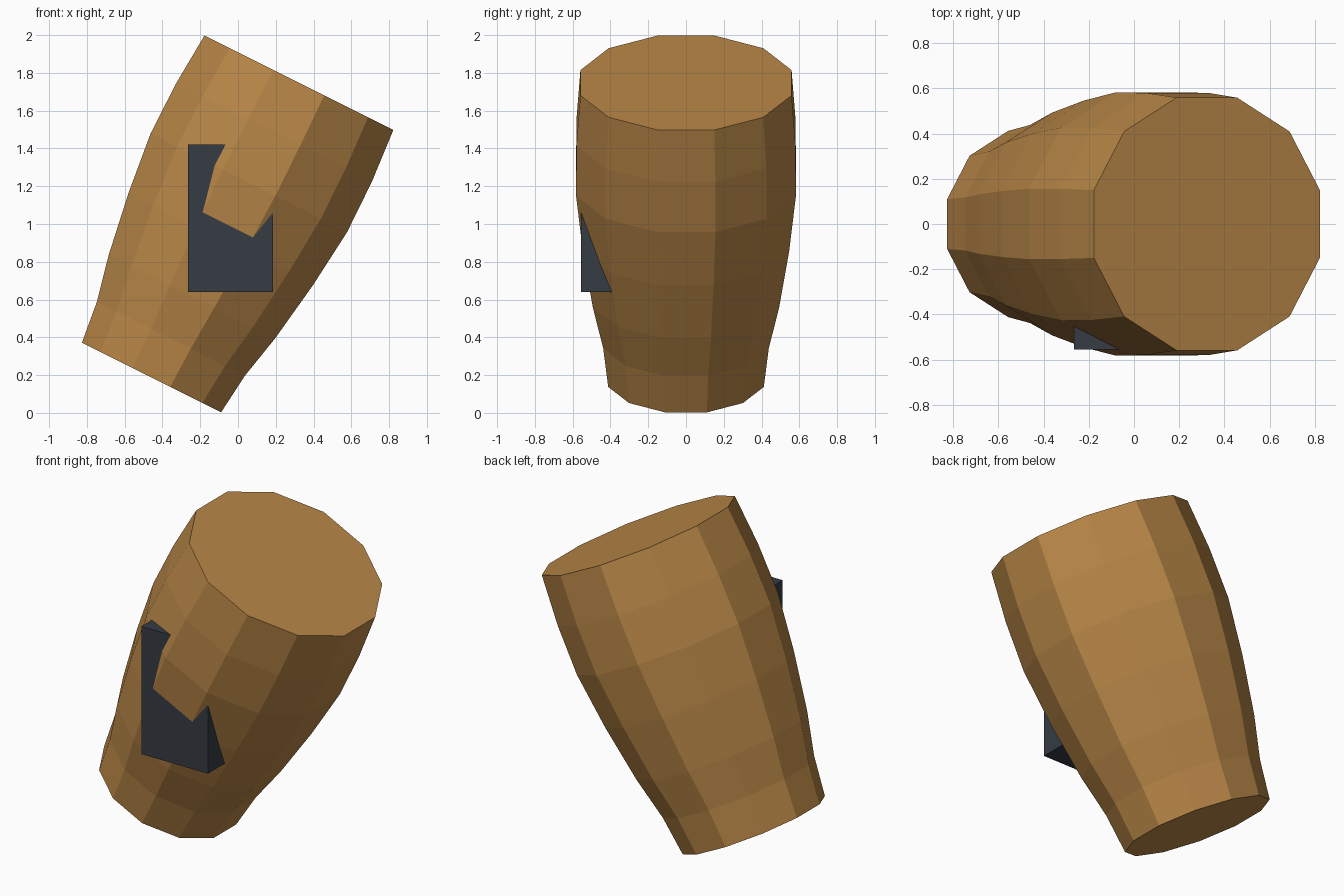
import bpy, bmesh, math
from mathutils import Matrix

if "Cube" in bpy.data.objects:
    bpy.data.objects.remove(bpy.data.objects["Cube"])

SIDES = 12
TILT = math.atan(0.5)


def material(name, rgb):
    m = bpy.data.materials.new(name)
    m.diffuse_color = (*rgb, 1.0)
    m.use_nodes = True
    m.node_tree.nodes["Principled BSDF"].inputs["Base Color"].default_value = m.diffuse_color
    return m


def add_object(name, bm, mat):
    bmesh.ops.recalc_face_normals(bm, faces=bm.faces)
    mesh = bpy.data.meshes.new(name)
    bm.to_mesh(mesh)
    bm.free()
    mesh.materials.append(mat)
    obj = bpy.data.objects.new(name, mesh)
    bpy.context.collection.objects.link(obj)
    return obj


wood = material("warm wood", (0.48, 0.24, 0.063))
slate = material("dark slate", (0.036, 0.045, 0.057))

# Barrel body: (height along axis, distance from axis to flat side)
profile = [(0.0, 0.412), (0.23, 0.438), (0.48, 0.493), (0.82, 0.546),
           (1.153, 0.582), (1.45, 0.58), (1.745, 0.559)]
bm = bmesh.new()
rings = []
for h, apothem in profile:
    r = apothem / math.cos(math.pi / SIDES)
    rings.append([bm.verts.new((r * math.cos((i + 0.5) * math.tau / SIDES),
                                r * math.sin((i + 0.5) * math.tau / SIDES), h))
                  for i in range(SIDES)])
for low, high in zip(rings, rings[1:]):
    for i in range(SIDES):
        j = (i + 1) % SIDES
        bm.faces.new((low[i], low[j], high[j], high[i]))
bm.faces.new(rings[0][::-1])
bm.faces.new(rings[-1])
# Lean the barrel towards +x
bm.transform(Matrix.Translation((-0.458, 0, 0.187)) @ Matrix.Rotation(TILT, 4, 'Y'))
add_object("barrel_body", bm, wood)

# Upright block set into the front of the barrel
bm = bmesh.new()
bmesh.ops.create_cube(bm, size=1.0)
bm.transform(Matrix.Translation((-0.04, -0.455, 1.03)) @
             Matrix.Diagonal((0.45, 0.20, 0.78, 1.0)))
add_object("front_block", bm, slate)
